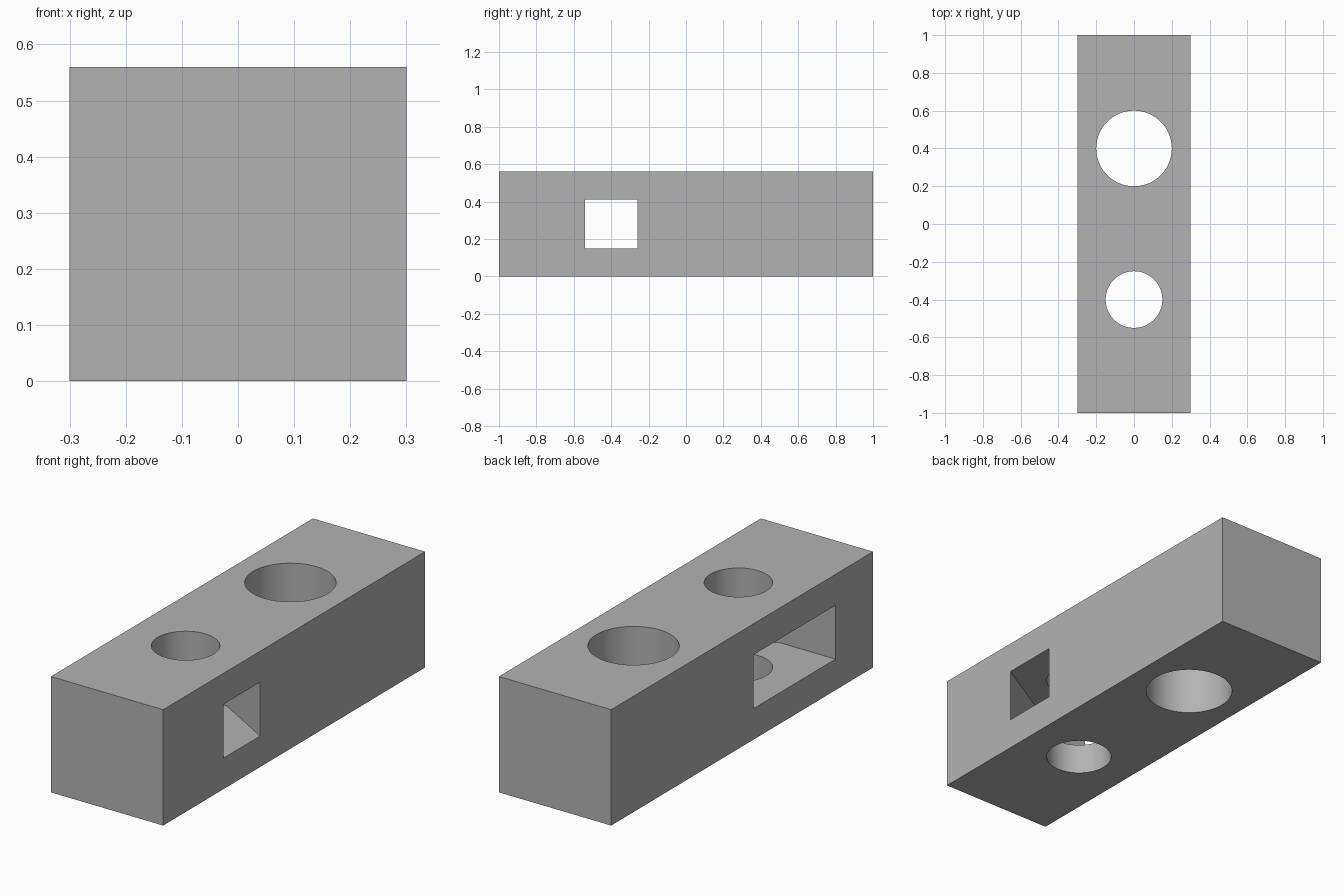
import bpy
import bmesh

default = bpy.data.objects.get("Cube")
if default:
    bpy.data.objects.remove(default, do_unlink=True)

WIDTH, LENGTH, HEIGHT = 0.6, 2.0, 0.56
SLOT_Y = -0.4

grey = bpy.data.materials.new("plain grey")
grey.use_nodes = True
colour = (0.45, 0.45, 0.45, 1)
grey.diffuse_color = colour
grey.node_tree.nodes["Principled BSDF"].inputs["Base Color"].default_value = colour


def prism(name, outline, bottom, top):
    """Extrude a flat outline upwards into a solid."""
    bm = bmesh.new()
    face = bm.faces.new([bm.verts.new((x, y, bottom)) for x, y in outline])
    up = bmesh.ops.extrude_face_region(bm, geom=[face])["geom"]
    moved = [v for v in up if isinstance(v, bmesh.types.BMVert)]
    bmesh.ops.translate(bm, verts=moved, vec=(0, 0, top - bottom))
    bmesh.ops.recalc_face_normals(bm, faces=bm.faces)
    mesh = bpy.data.meshes.new(name)
    bm.to_mesh(mesh)
    bm.free()
    mesh.materials.append(grey)
    obj = bpy.data.objects.new(name, mesh)
    bpy.context.collection.objects.link(obj)
    return obj


def hole_cutter(name, y, radius):
    """Upright round cutter that passes through the whole block."""
    bpy.ops.mesh.primitive_cylinder_add(vertices=96, radius=radius, depth=1,
                                        location=(0, y, HEIGHT / 2))
    obj = bpy.context.object
    obj.name = name
    obj.data.materials.append(grey)
    return obj


# Block
w, l = WIDTH / 2, LENGTH / 2
block = prism("block", [(-w, -l), (w, -l), (w, l), (-w, l)], 0, HEIGHT)

# Side slot: wide and straight on one side, narrowing to the other
half = [(w + 0.1, 0.14), (w, 0.14), (0, 0.313), (-w - 0.1, 0.313)]
outline = [(x, SLOT_Y + d) for x, d in half]
outline += [(x, SLOT_Y - d) for x, d in reversed(half)]
cutters = [
    prism("slot_cutter", outline, 0.15, 0.41),
    hole_cutter("small_hole_cutter", SLOT_Y, 0.15),
    hole_cutter("large_hole_cutter", 0.4, 0.2),
]

# Cut the openings out of the block
bpy.ops.object.select_all(action="DESELECT")
block.select_set(True)
bpy.context.view_layer.objects.active = block
for cutter in cutters:
    cutter.hide_render = True
    cut = block.modifiers.new(cutter.name, "BOOLEAN")
    cut.operation = "DIFFERENCE"
    cut.solver = "EXACT"
    cut.object = cutter
    bpy.ops.object.modifier_apply(modifier=cut.name)
for cutter in cutters:
    bpy.data.objects.remove(cutter, do_unlink=True)

# Round hole walls are smooth, all other edges stay sharp
bpy.ops.object.shade_smooth_by_angle(angle=0.35)
